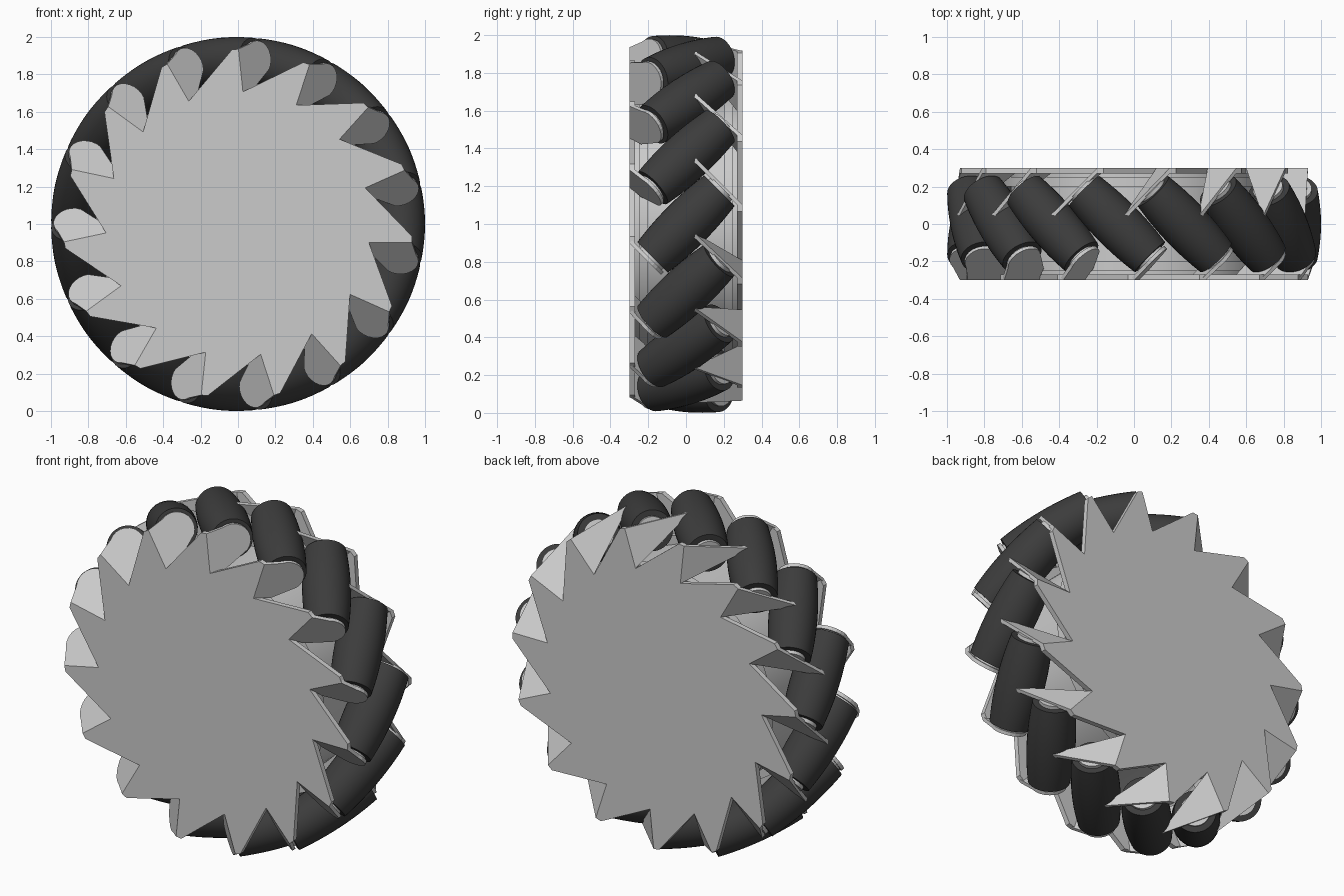
import bpy, bmesh
from math import sin, cos, pi, sqrt, radians
from mathutils import Vector

if "Cube" in bpy.data.objects:
    bpy.data.objects.remove(bpy.data.objects["Cube"])

N = 15            # rollers round the wheel
RC = 0.868        # radius of roller axis from wheel centre
HALF = 0.25       # half length of a roller
Q = sqrt(0.5)


def place(th, r, t, y):
    """Point at radial r, tangential t and width y for the roller at angle th."""
    return Vector((r * cos(th) - t * sin(th), y, 1 + r * sin(th) + t * cos(th)))


def finish(bm, name, mat=None, smooth=False):
    bmesh.ops.recalc_face_normals(bm, faces=bm.faces)
    me = bpy.data.meshes.new(name)
    bm.to_mesh(me)
    bm.free()
    ob = bpy.data.objects.new(name, me)
    bpy.context.collection.objects.link(ob)
    if mat:
        me.materials.append(mat)
    if smooth:
        bpy.ops.object.select_all(action='DESELECT')
        bpy.context.view_layer.objects.active = ob
        ob.select_set(True)
        bpy.ops.object.shade_smooth_by_angle(angle=radians(35))
    return ob


def prism(bm, pts, offset):
    """Closed slab from an outline and an offset vector."""
    a = [bm.verts.new(p) for p in pts]
    b = [bm.verts.new(p + offset) for p in pts]
    bm.faces.new(a)
    bm.faces.new(b[::-1])
    for i in range(len(pts)):
        j = (i + 1) % len(pts)
        bm.faces.new((a[i], b[i], b[j], a[j]))


def lathe(bm, th, profile, seg):
    """Revolve (s, radius) pairs about the slanted axis of the roller at th."""
    c = place(th, RC, 0, 0)
    ax = (place(th, RC, Q, Q) - c)
    u = place(th, RC + 1, 0, 0) - c
    v = ax.cross(u)
    rings = [[bm.verts.new(c + ax * s + r * (u * cos(2 * pi * k / seg) + v * sin(2 * pi * k / seg)))
              for k in range(seg)] for s, r in profile]
    for a, b in zip(rings, rings[1:]):
        for k in range(seg):
            m = (k + 1) % seg
            bm.faces.new((a[k], a[m], b[m], b[k]))
    bm.faces.new(rings[0][::-1])
    bm.faces.new(rings[-1])


def drum(name, r, y0, y1):
    bm = bmesh.new()
    pts = [Vector((r * cos(2 * pi * k / 60), y0, 1 + r * sin(2 * pi * k / 60))) for k in range(60)]
    prism(bm, pts, Vector((0, y1 - y0, 0)))
    return finish(bm, name, None, True)


rubber = bpy.data.materials.new("dark_rubber")
rubber.diffuse_color = (0.045, 0.045, 0.045, 1)
rubber.use_nodes = True
rubber.node_tree.nodes["Principled BSDF"].inputs["Base Color"].default_value = rubber.diffuse_color
angles = [2 * pi * i / N for i in range(N)]

# Barrel rollers, bulged so that together they form a full circle, and their axles
barrel = []
for i in range(13):
    s = -HALF + 2 * HALF * i / 12
    barrel.append((s, 1 - sqrt(RC * RC + s * s / 2)))
bm_r, bm_a = bmesh.new(), bmesh.new()
for th in angles:
    lathe(bm_r, th, barrel, 36)
    lathe(bm_a, th, [(-0.27, 0.082), (0.27, 0.082)], 28)
finish(bm_r, "rollers", rubber, True)
finish(bm_a, "roller_axles", None, True)

# Tab outlines as (distance from fold, radius): rounded in front, pointed behind
front_tab = [(0.0, 0.70), (0.0, 0.93)]
front_tab += [(0.141 + 0.097 * cos(radians(a)), 0.868 + 0.097 * sin(radians(a)))
              for a in range(120, -41, -16)]
front_tab += [(0.09, 0.715)]
rear_tab = [(0.0, 0.70), (0.0, 0.93), (0.35, 0.915), (0.345, 0.90)]

# Saw-toothed side plates with tabs folded in across the roller ends
for name, sg, tab in (("front", -1, front_tab), ("rear", 1, rear_tab)):
    bm = bmesh.new()
    outline = []
    for th in (angles if sg < 0 else angles[::-1]):
        outline += [place(th, r, sg * t, sg * 0.3)
                    for r, t in ((0.70, 0.10), (0.93, 0.10), (0.93, 0.065))]
    prism(bm, outline, Vector((0, -sg * 0.03, 0)))
    finish(bm, name + "_plate")
    bm = bmesh.new()
    for th in angles:
        pts = [place(th, r, sg * (0.10 + w * Q), sg * (0.30 - w * Q)) for w, r in tab]
        thick = place(th, 0, -sg * Q, -sg * Q) - place(th, 0, 0, 0)
        prism(bm, pts, thick * 0.02)
    finish(bm, name + "_tabs")
    drum(name + "_rim", 0.71, sg * 0.2, sg * 0.25)

# Core between the plates
drum("hub_drum", 0.66, -0.28, 0.28)
